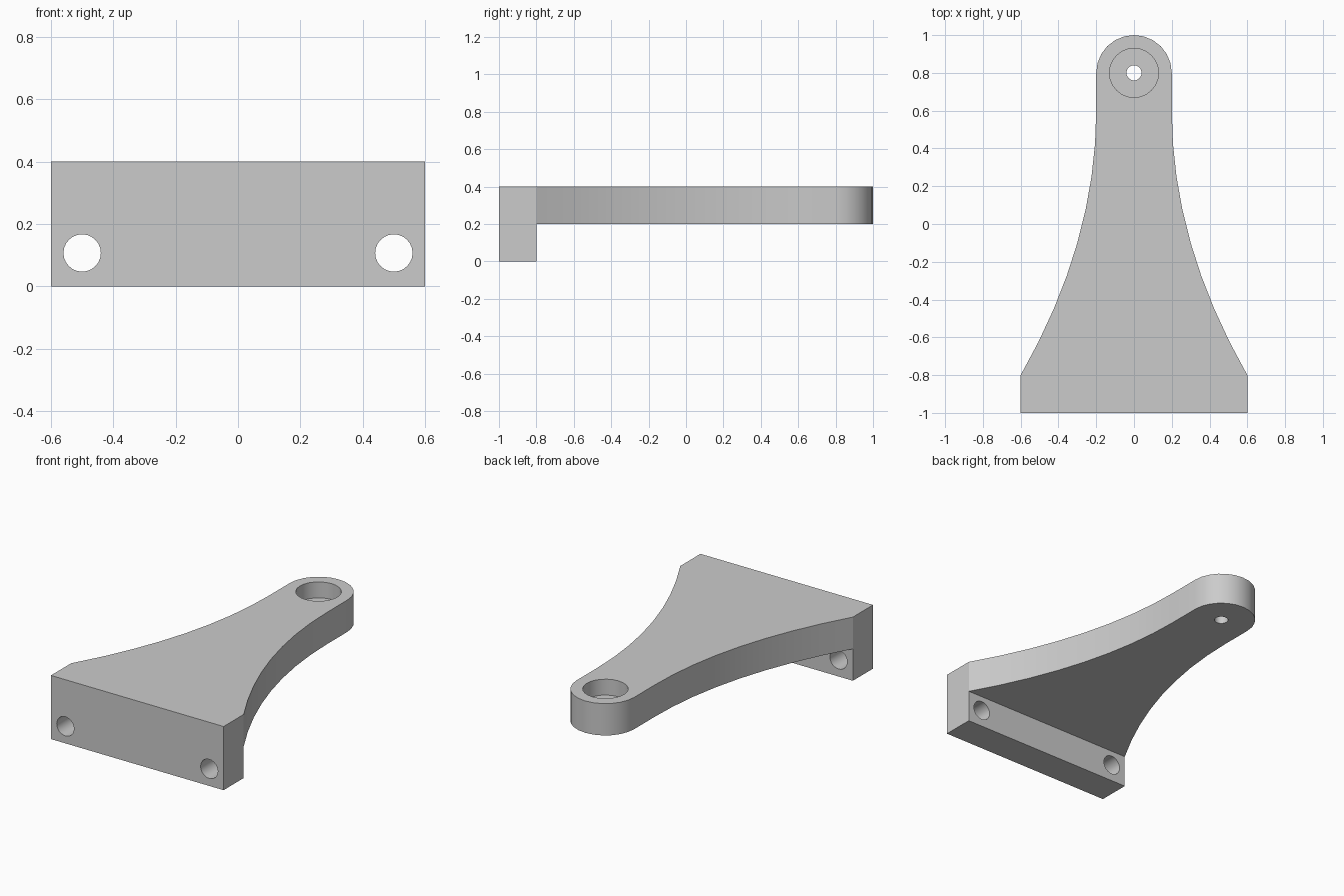
import bpy
import bmesh
from math import cos, sin, pi, radians
from mathutils import Matrix, Vector

default = bpy.data.objects.get("Cube")
if default:
    bpy.data.objects.remove(default, do_unlink=True)

HEIGHT = 0.4
PIVOT_Y = 0.8
TIP_RADIUS = 0.2
SIDES = 24

grey = bpy.data.materials.new("plain_grey")
grey.use_nodes = True
grey.diffuse_color = (0.6, 0.6, 0.6, 1)
grey.node_tree.nodes["Principled BSDF"].inputs["Base Color"].default_value = (0.6, 0.6, 0.6, 1)


def make_object(name, bm):
    bmesh.ops.recalc_face_normals(bm, faces=bm.faces[:])
    mesh = bpy.data.meshes.new(name)
    bm.to_mesh(mesh)
    bm.free()
    mesh.materials.append(grey)
    obj = bpy.data.objects.new(name, mesh)
    bpy.context.collection.objects.link(obj)
    return obj


def cylinder(name, radius, depth, centre, tilt=0):
    bm = bmesh.new()
    matrix = Matrix.Translation(centre) @ Matrix.Rotation(tilt, 4, "X")
    bmesh.ops.create_cone(bm, cap_ends=True, segments=SIDES, radius1=radius,
                          radius2=radius, depth=depth, matrix=matrix)
    return make_object(name, bm)


def box(name, low, high):
    low, high = Vector(low), Vector(high)
    bm = bmesh.new()
    matrix = Matrix.Translation((low + high) / 2) @ Matrix.Diagonal((*(high - low), 1))
    bmesh.ops.create_cube(bm, size=1, matrix=matrix)
    return make_object(name, bm)


# Right half of the outline: flange, parabolic flare, then the rounded tip
half = [(0.6, -1.0)]
STEPS = 8
for i in range(STEPS + 1):
    t = 1 - i / STEPS
    half.append((TIP_RADIUS + 0.4 * t * t, 0.6 - 1.4 * t))
tip = [(TIP_RADIUS * cos(pi * i / SIDES * 2), PIVOT_Y + TIP_RADIUS * sin(pi * i / SIDES * 2))
       for i in range(SIDES // 2 + 1)]
outline = half + tip + [(-x, y) for x, y in reversed(half)]

# Full-height bracket body
bm = bmesh.new()
base = bm.faces.new([bm.verts.new((x, y, 0)) for x, y in outline])
walls = bmesh.ops.extrude_face_region(bm, geom=[base])
top = [v for v in walls["geom"] if isinstance(v, bmesh.types.BMVert)]
bmesh.ops.translate(bm, verts=top, vec=(0, 0, HEIGHT))
bracket = make_object("bracket", bm)

# Space under the arm, stepped pivot bore, and two flange bolt holes
cutters = [
    box("arm_underside_cutter", (-1, -0.8, -0.2), (1, 1.2, 0.2)),
    cylinder("counterbore_cutter", 0.13, 0.4, (0, PIVOT_Y, 0.5)),
    cylinder("pivot_hole_cutter", 0.04, 1, (0, PIVOT_Y, 0.3)),
]
for side in (-1, 1):
    cutters.append(cylinder("bolt_hole_cutter", 0.06, 0.4,
                            (side * 0.5, -0.9, 0.107), pi / 2))

bpy.ops.object.select_all(action="DESELECT")
bracket.select_set(True)
bpy.context.view_layer.objects.active = bracket
for cutter in cutters:
    cutter.hide_render = True
    cut = bracket.modifiers.new(cutter.name, "BOOLEAN")
    cut.operation = "DIFFERENCE"
    cut.solver = "EXACT"
    cut.object = cutter
    bpy.ops.object.modifier_apply(modifier=cut.name)
    bpy.data.objects.remove(cutter, do_unlink=True)

bpy.ops.object.shade_smooth_by_angle(angle=radians(22))
